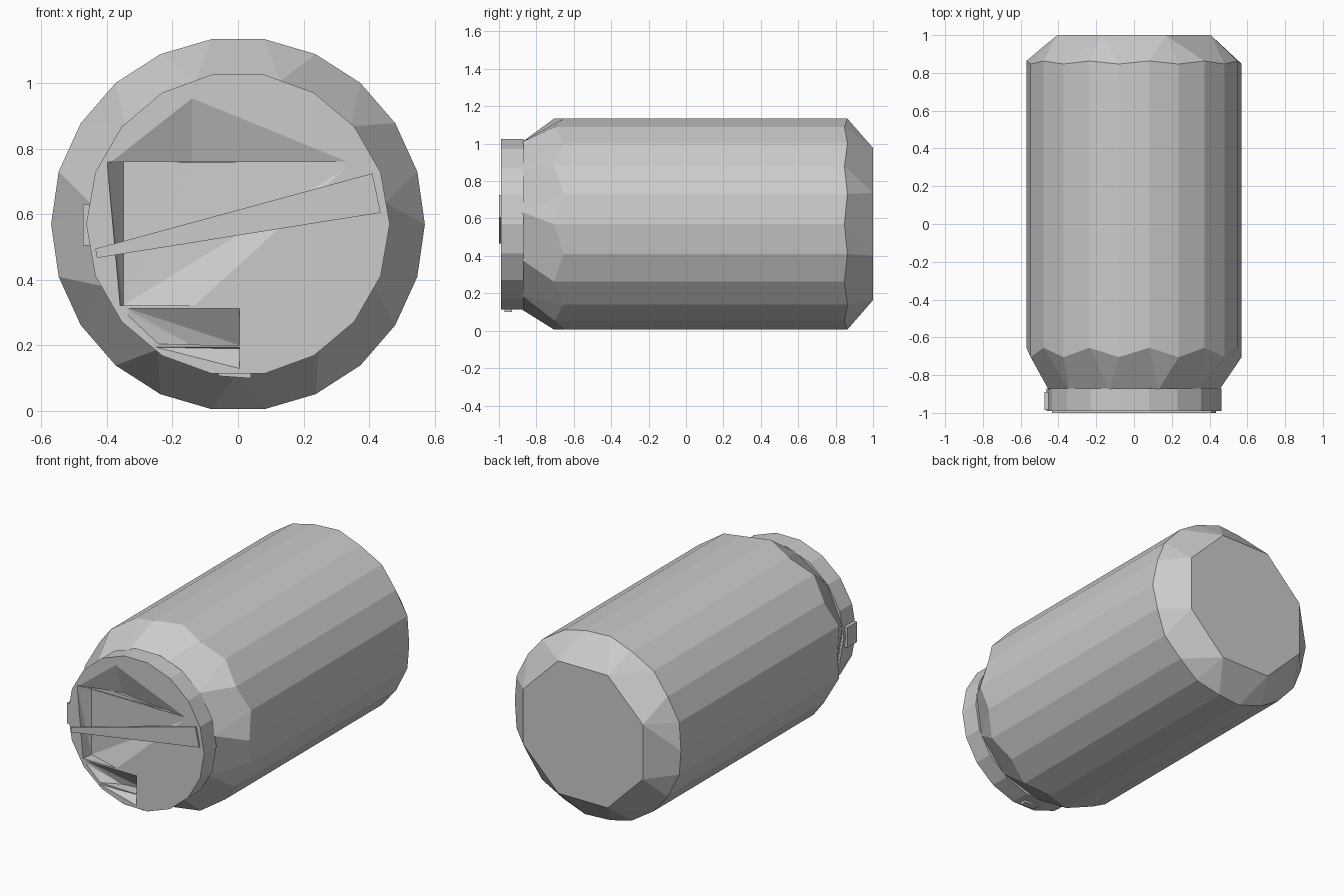
import bpy, bmesh
from math import sin, cos, pi

if "Cube" in bpy.data.objects:
    bpy.data.objects.remove(bpy.data.objects["Cube"])

CZ = 0.57  # height of the can's axis


def finish(name, bm):
    bmesh.ops.recalc_face_normals(bm, faces=bm.faces[:])
    me = bpy.data.meshes.new(name)
    bm.to_mesh(me)
    bm.free()
    ob = bpy.data.objects.new(name, me)
    bpy.context.collection.objects.link(ob)
    return ob


def lathe(name, rings):
    """Rings of (y, radius, sides, zigzag) around the y axis, stitched even if side counts differ."""
    bm = bmesh.new()
    loops = []
    for y, r, n, zig in rings:
        a0 = pi / n
        loops.append([bm.verts.new((r * sin(a0 + 2 * pi * i / n), y + zig * (-1) ** i,
                                    CZ + r * cos(a0 + 2 * pi * i / n))) for i in range(n)])
    for a, b in zip(loops, loops[1:]):
        big = max(len(a), len(b))

        def pick(loop, i):
            return loop[int((i % big + 0.5) * len(loop) / big)]
        for i in range(big):
            quad = [pick(a, i), pick(a, i + 1), pick(b, i + 1), pick(b, i)]
            face = list(dict.fromkeys(quad))
            if len(face) > 2:
                bm.faces.new(face)
    bm.faces.new(loops[0])
    bm.faces.new(loops[-1])
    return finish(name, bm)


def hull(name, pts):
    bm = bmesh.new()
    for p in pts:
        bm.verts.new(p)
    bmesh.ops.convex_hull(bm, input=bm.verts[:])
    return finish(name, bm)


def plate(name, outline, y0, y1):
    return hull(name, [(x, y, z) for y in (y0, y1) for x, z in outline])


# can body with chamfered shoulders
lathe("can_body", [(-0.88, 0.455, 11, 0), (-0.68, 0.57, 22, 0.025),
                   (0.855, 0.57, 22, 0.008), (1.0, 0.44, 8, 0)])

# lid disc
lid = lathe("lid", [(-0.99, 0.463, 18, 0), (-0.87, 0.463, 18, 0)])

# sloped recesses: front outline points (x, z), then deep points (x, y, z)
F = -0.994
recesses = [
    ([(-0.14, 0.965), (-0.40, 0.761), (0.36, 0.761)], [(-0.14, -0.92, 0.757)]),
    ([(-0.40, 0.76), (0.36, 0.76), (-0.08, 0.69), (-0.20, 0.43), (-0.12, 0.322), (-0.36, 0.322)],
     [(-0.35, -0.92, 0.76), (-0.35, -0.92, 0.322), (-0.14, -0.94, 0.76)]),
    ([(-0.35, 0.30), (-0.35, 0.318), (0.005, 0.318), (0.005, 0.20), (-0.25, 0.205)],
     [(0.005, -0.91, 0.20), (-0.14, -0.93, 0.20)]),
    ([(-0.27, 0.195), (0.005, 0.195), (0.005, 0.125)], [(0.005, -0.94, 0.19)]),
]
cutters = []
for i, (front, deep) in enumerate(recesses):
    c = hull("recess_cutter_%d" % i, [(x, F, z) for x, z in front] + deep)
    c.hide_render = True
    cutters.append(c)
    m = lid.modifiers.new("recess", "BOOLEAN")
    m.operation = "DIFFERENCE"
    m.solver = "EXACT"
    m.object = c
bpy.context.view_layer.update()
cut = bpy.data.meshes.new_from_object(lid.evaluated_get(bpy.context.evaluated_depsgraph_get()))
lid.modifiers.clear()
lid.data = cut
for c in cutters:
    bpy.data.objects.remove(c)

# tapered strip across the lid
plate("lid_strip", [(-0.435, 0.495), (0.41, 0.725), (0.435, 0.605), (-0.43, 0.467)], -1.0, -0.982)

# small tabs on the lid's edge
plate("side_tab", [(-0.473, 0.63), (-0.44, 0.63), (-0.44, 0.505), (-0.473, 0.505)], -0.985, -0.89)
plate("bottom_tab", [(-0.06, 0.107), (0.04, 0.10), (0.04, 0.13), (-0.06, 0.13)], -0.97, -0.93)
